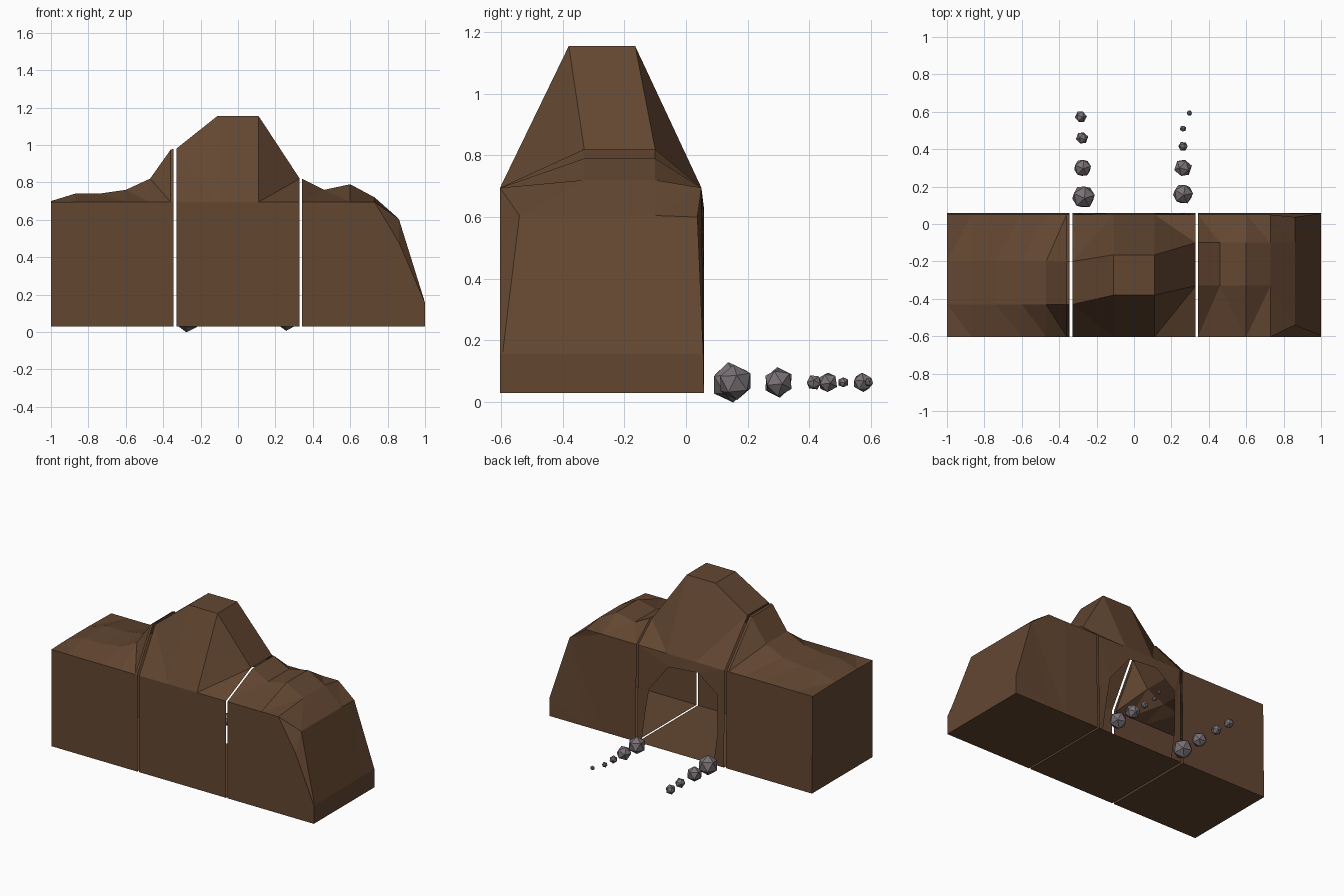
import bpy, bmesh, math, random

if "Cube" in bpy.data.objects:
    bpy.data.objects.remove(bpy.data.objects["Cube"])
random.seed(4)


def material(name, rgb):
    m = bpy.data.materials.new(name)
    m.diffuse_color = (*rgb, 1)
    m.use_nodes = True
    m.node_tree.nodes["Principled BSDF"].inputs["Base Color"].default_value = m.diffuse_color
    return m


earth = material("brown_earth", (0.125, 0.062, 0.031))
stone = material("grey_stone", (0.19, 0.165, 0.18))
BASE, FRONT, BACK, SHOULDER = 0.03, -0.603, 0.058, 0.695


def section(x, top, y0, y1, front=SHOULDER, back=SHOULDER, back_y=0.05):
    """Open-to-the-side slice: base, front wall, crest, back wall."""
    return [(x, FRONT, BASE), (x, FRONT, front), (x, y0, top),
            (x, y1, top), (x, back_y, back), (x, BACK, BASE)]


def hill(name, sections, cap=None, arch=None):
    """Hollow shell lofted along x, with an optional end cap or cave arch."""
    bm = bmesh.new()
    rows = [[bm.verts.new(p) for p in s] for s in sections]
    for a, b in zip(rows, rows[1:]):
        for i in range(1, 4):
            bm.faces.new((a[i], b[i], b[i + 1], a[i + 1]))
    # Floor and front wall span the whole block
    bm.faces.new([r[0] for r in rows] + [r[1] for r in reversed(rows)])
    bm.faces.new([r[5] for r in rows] + [r[0] for r in reversed(rows)])
    # Back wall, notched by the cave mouth
    mouth = [bm.verts.new((x, BACK, z)) for x, z in arch] if arch else []
    bottom = ([rows[0][5]] + mouth + [rows[-1][5]]) if arch else [r[5] for r in rows]
    bm.faces.new([r[4] for r in rows] + bottom[::-1])
    if cap is not None:
        bm.faces.new(rows[cap])
    bmesh.ops.recalc_face_normals(bm, faces=bm.faces)
    bmesh.ops.triangulate(bm, faces=[f for f in bm.faces if len(f.verts) > 3])
    me = bpy.data.meshes.new(name)
    bm.to_mesh(me)
    bm.free()
    me.materials.append(earth)
    ob = bpy.data.objects.new(name, me)
    bpy.context.collection.objects.link(ob)


# Left slope, closed at its outer end
hill("left_hill", [section(x, z, -0.43, -0.2) for x, z in
     [(-1, 0.70), (-0.87, 0.74), (-0.74, 0.74), (-0.6, 0.76),
      (-0.47, 0.82), (-0.36, 0.975), (-0.345, 0.98)]], cap=0)

# Central peak with the cave mouth at the back
hill("cave_peak", [section(-0.33, 0.98, -0.43, -0.2), section(-0.11, 1.155, -0.38, -0.165),
                   section(0.11, 1.155, -0.38, -0.165), section(0.33, 0.82, -0.33, -0.1)],
     arch=[(-0.25, BASE), (-0.28, 0.25), (-0.275, 0.52), (-0.13, 0.63),
           (0.09, 0.61), (0.24, 0.42), (0.27, 0.25), (0.3, BASE)])

# Right slope, falling away to a low outer end
right = [section(x, z, -0.33, -0.1) for x, z in
         [(0.342, 0.82), (0.46, 0.76), (0.6, 0.79), (0.73, 0.72)]]
right.append(section(0.86, 0.605, -0.54, -0.1, 0.48, 0.6, 0.037))
right.append(section(1.0, 0.156, -0.595, -0.1, 0.155, 0.155, 0.056))
hill("right_hill", right, cap=-1)

# Two rows of stones shrinking away from the cave
rows = [(-0.27, 0.145, 0.066), (-0.275, 0.30, 0.05), (-0.278, 0.46, 0.034),
        (-0.284, 0.573, 0.033), (0.262, 0.16, 0.058), (0.262, 0.30, 0.049),
        (0.262, 0.415, 0.026), (0.262, 0.51, 0.018), (0.296, 0.593, 0.015)]
for x, y, r in rows:
    bpy.ops.mesh.primitive_ico_sphere_add(
        subdivisions=1, radius=r, location=(x, y, 0.064),
        rotation=[random.uniform(0, 0.6) for _ in range(3)])
    rock = bpy.context.object
    rock.name = "path_stone"
    rock.data.materials.append(stone)
